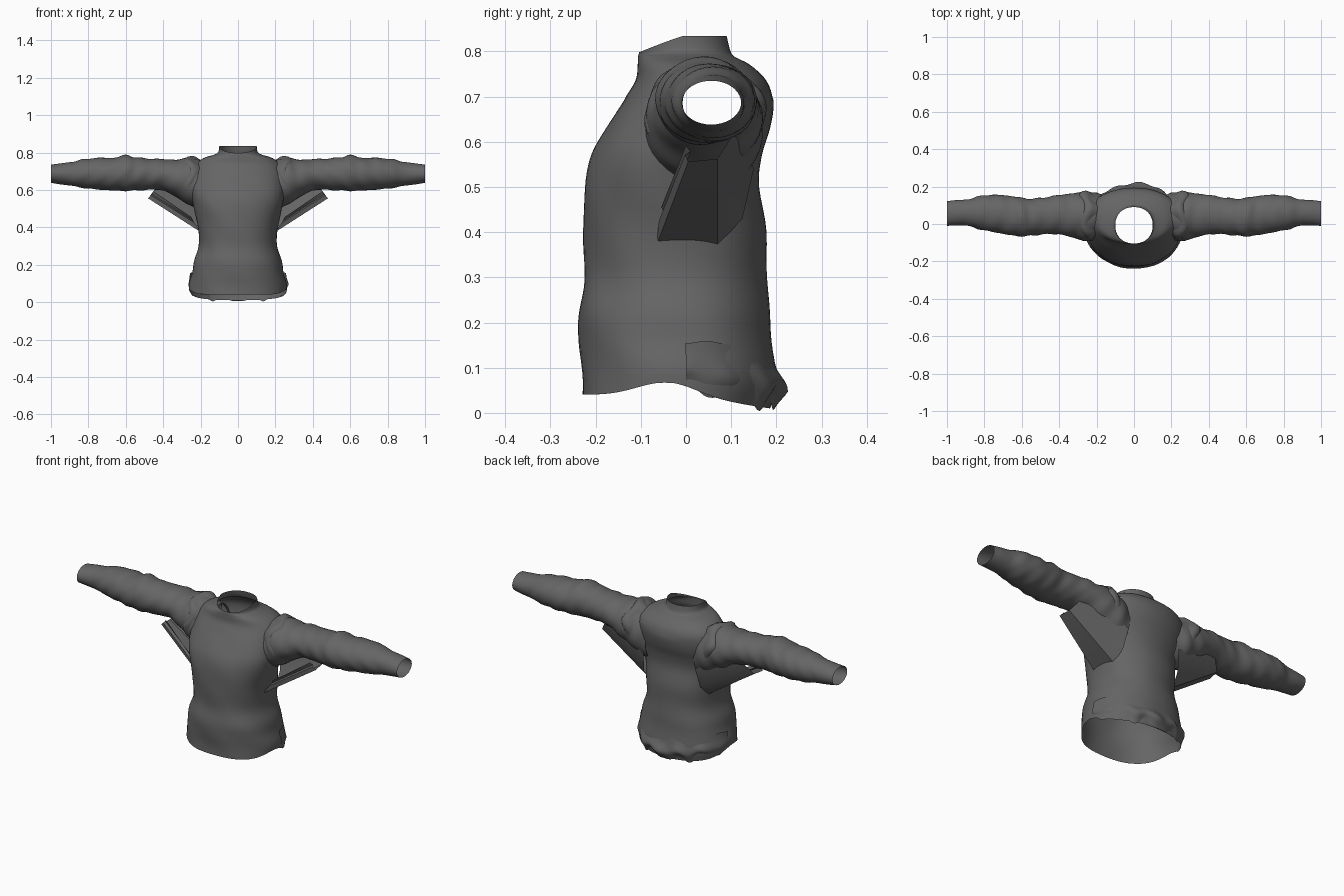
import bpy, bmesh
from math import sin, cos, pi, radians, exp, copysign

cube = bpy.data.objects.get("Cube")
if cube:
    bpy.data.objects.remove(cube)

cloth = bpy.data.materials.new("charcoal cloth")
cloth.use_nodes = True
grey = (0.13, 0.13, 0.13, 1)
cloth.diffuse_color = grey
shader = cloth.node_tree.nodes["Principled BSDF"]
shader.inputs["Base Color"].default_value = grey
shader.inputs["Roughness"].default_value = 0.8


def smooth_rows(rows, steps):
    """Catmull-Rom interpolation through tuples of numbers."""
    out = []
    for i in range(len(rows) - 1):
        a, b, c, d = rows[max(i - 1, 0)], rows[i], rows[i + 1], rows[min(i + 2, len(rows) - 1)]
        for k in range(steps):
            t = k / steps
            out.append(tuple(q + t * (r - p) / 2 + t * t * (2 * p - 5 * q + 4 * r - s) / 2
                             + t ** 3 * (3 * q - p - 3 * r + s) / 2
                             for p, q, r, s in zip(a, b, c, d)))
    return out + [rows[-1]]


def loft(name, rings, closed=True, drop=None):
    """Skin a list of point rings; faces whose centre meets drop are left open."""
    bm = bmesh.new()
    grid = [[bm.verts.new(p) for p in ring] for ring in rings]
    n = len(grid[0])
    for lo, hi in zip(grid, grid[1:]):
        for j in range(n if closed else n - 1):
            k = (j + 1) % n
            bm.faces.new((lo[j], lo[k], hi[k], hi[j]))
    bmesh.ops.recalc_face_normals(bm, faces=bm.faces)
    if drop:
        gone = [f for f in bm.faces if drop(f.calc_center_median())]
        bmesh.ops.delete(bm, geom=gone, context='FACES')
    mesh = bpy.data.meshes.new(name)
    bm.to_mesh(mesh)
    bm.free()
    mesh.materials.append(cloth)
    obj = bpy.data.objects.new(name, mesh)
    bpy.context.collection.objects.link(obj)
    bpy.ops.object.select_all(action='DESELECT')
    obj.select_set(True)
    bpy.context.view_layer.objects.active = obj
    bpy.ops.object.shade_smooth_by_angle(angle=radians(45))
    return obj


# Torso with an open hem and a standing collar: height, half width, front, back
torso_rows = [
    (0.04, 0.26, -0.23, 0.185), (0.09, 0.26, -0.23, 0.2), (0.16, 0.245, -0.237, 0.19),
    (0.22, 0.235, -0.238, 0.185), (0.30, 0.21, -0.225, 0.178), (0.40, 0.215, -0.228, 0.178),
    (0.50, 0.235, -0.225, 0.16), (0.57, 0.25, -0.21, 0.168), (0.63, 0.255, -0.178, 0.185),
    (0.69, 0.25, -0.14, 0.192), (0.735, 0.23, -0.112, 0.178), (0.77, 0.185, -0.107, 0.142),
    (0.788, 0.13, -0.106, 0.108), (0.802, 0.106, -0.105, 0.098), (0.834, 0.1, -0.104, 0.09),
]


def torso_ring(row, n=64):
    z, half, front, back = row
    ring = []
    for j in range(n):
        a = 2 * pi * j / n
        c, s = cos(a), sin(a)
        # hem rises at the sides and dips behind; collar dips in front
        low = max(0, 1 - (z - 0.04) / 0.12)
        high = max(0, (z - 0.79) / 0.044)
        lift = low * (0.027 * exp(-((s + 0.1) / 0.4) ** 2) - 0.03 * max(0, s))
        lift -= high * 0.036 * max(0, -s)
        fold = 1 + (0.012 * sin(5 * a + 14 * z) * sin(16 * z + 2 * c) if z < 0.7 else 0)
        x = half * copysign(abs(c) ** 0.9, c) * fold
        y = (front + back) / 2 + (back - front) / 2 * copysign(abs(s) ** 0.92, s) * fold
        ring.append((x, y, z + lift))
    return ring


def armhole(p):
    return abs(p.x) > 0.13 and ((p.y - 0.055) / 0.08) ** 2 + ((p.z - 0.685) / 0.065) ** 2 < 1


loft("torso", [torso_ring(r) for r in smooth_rows(torso_rows, 4)], drop=armhole)

# Crumpled fold of cloth along the back hem: height, outward offset
fold_rows = [(0.125, 0.0), (0.095, 0.012), (0.07, 0.03), (0.05, 0.034), (0.03, 0.014), (0.012, 0.0)]
band = []
for z, out in smooth_rows(fold_rows, 2):
    line = []
    for j in range(61):
        a = radians(5 + 170 * j / 60)
        crumple = 0.7 + 0.3 * sin(9 * a + 25 * z) * cos(4 * a)
        r = out * crumple
        sag = (0.1 - z) * (0.22 * sin(11 * a) + 0.12 * sin(17 * a))
        side_lift = 0.035 * abs(cos(a)) ** 2
        line.append((cos(a) * (0.258 + 0.4 * r), -0.02 + sin(a) * (0.214 + r),
                     max(0.0, z + sag * 0.6 + side_lift)))
    band.append(line)
loft("back_hem_fold", band, closed=False)

# Sleeves: distance out, bottom, top, front, back
sleeve_rows = [
    (0.15, 0.47, 0.745, -0.06, 0.15), (0.20, 0.485, 0.755, -0.085, 0.165),
    (0.255, 0.515, 0.775, -0.09, 0.17), (0.32, 0.555, 0.762, -0.075, 0.165),
    (0.40, 0.597, 0.765, -0.055, 0.155), (0.48, 0.6, 0.768, -0.055, 0.142),
    (0.55, 0.597, 0.775, -0.062, 0.135), (0.60, 0.595, 0.787, -0.066, 0.14),
    (0.66, 0.597, 0.773, -0.06, 0.15), (0.74, 0.602, 0.772, -0.045, 0.156),
    (0.82, 0.61, 0.765, -0.03, 0.15), (0.89, 0.622, 0.75, -0.01, 0.132),
    (0.95, 0.63, 0.742, -0.008, 0.128), (1.0, 0.638, 0.735, -0.01, 0.122),
]


def sleeve_ring(row, side, n=36):
    x, low, top, front, back = row
    ring = []
    for j in range(n):
        a = 2 * pi * j / n
        wrinkle = 1 + 0.03 * sin(70 * x + 3 * sin(a)) * sin(2 * a + 9 * x) * (x < 0.9)
        ring.append((side * x, (front + back) / 2 + (back - front) / 2 * cos(a) * wrinkle,
                     (low + top) / 2 + (top - low) / 2 * sin(a) * wrinkle))
    return ring


# Underarm gusset: a folded sheet from a front lip, under, and up behind the sleeve
gusset_outer = [(0.45, 0.0, 0.592), (0.462, 0.01, 0.578), (0.466, -0.002, 0.572),
                (0.482, 0.005, 0.556), (0.475, 0.07, 0.562), (0.44, 0.1, 0.61), (0.42, 0.11, 0.64)]
gusset_inner = [(0.25, -0.055, 0.455), (0.24, -0.04, 0.435), (0.235, -0.06, 0.425),
                (0.195, -0.065, 0.372), (0.19, 0.07, 0.37), (0.175, 0.125, 0.43), (0.16, 0.15, 0.54)]


def gusset(side, steps=8):
    rows = []
    for k in range(steps + 1):
        t = k / steps
        rows.append([(side * (p[0] + t * (q[0] - p[0])), p[1] + t * (q[1] - p[1]),
                      p[2] + t * (q[2] - p[2])) for p, q in zip(gusset_outer, gusset_inner)])
    return rows


# Bunched cloth ridge over the shoulder seam
def shoulder_fold(side):
    rows = []
    for x, grow in ((0.2, -0.02), (0.235, 0.004), (0.25, 0.009), (0.268, 0.006), (0.285, -0.012)):
        line = []
        for j in range(25):
            a = radians(-20 + 220 * j / 24)
            g = grow + 0.004 * sin(6 * a)
            line.append((side * (x + 0.014 * sin(4 * a)), 0.043 + cos(a) * (0.125 + g),
                         0.66 + sin(a) * (0.112 + g)))
        rows.append(line)
    return rows


for label, side in (("left", 1), ("right", -1)):
    loft(label + "_sleeve", [sleeve_ring(r, side) for r in smooth_rows(sleeve_rows, 5)])
    loft(label + "_underarm_gusset", gusset(side), closed=False)
    loft(label + "_shoulder_fold", shoulder_fold(side), closed=False)
